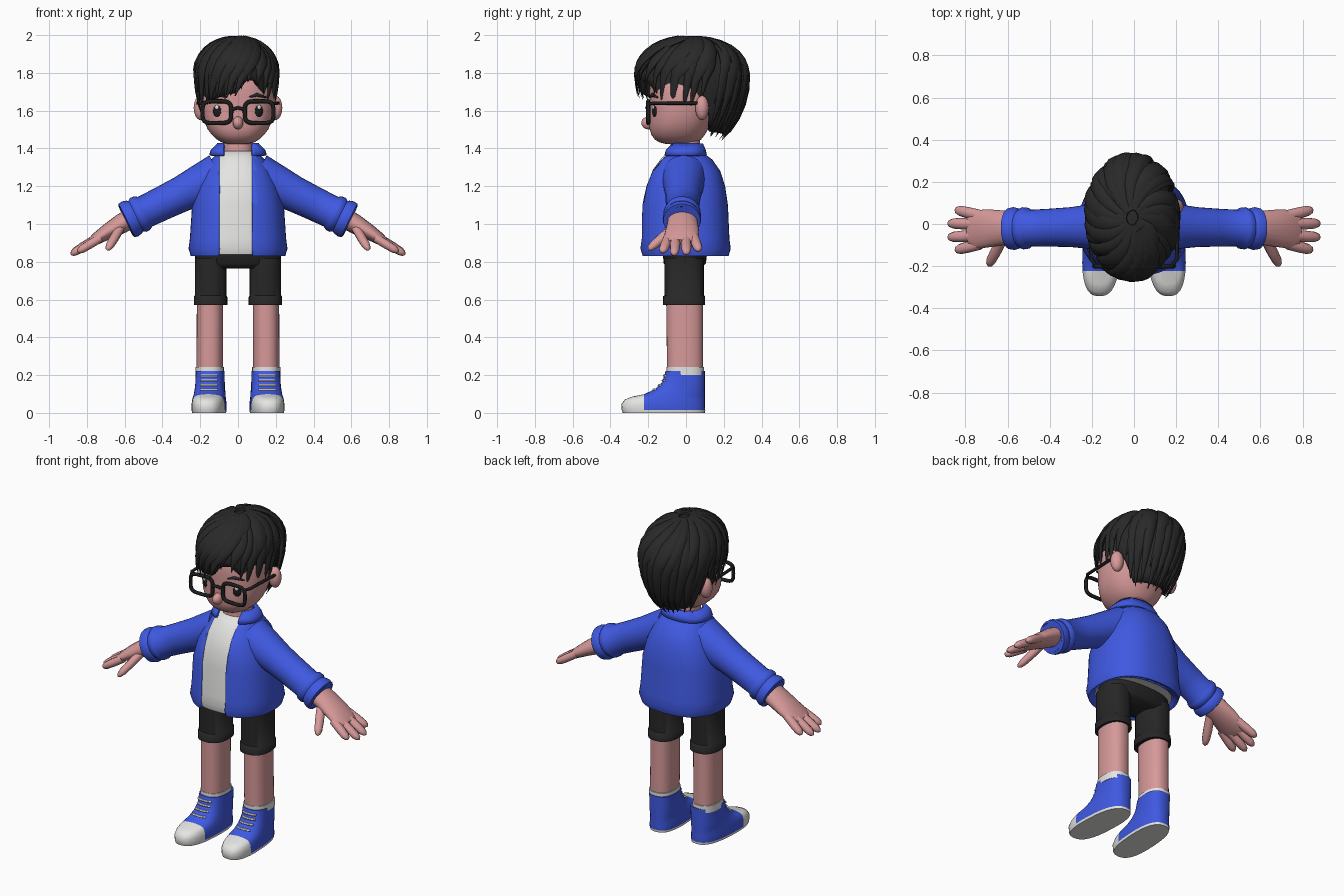
import bpy, bmesh, math, random
from mathutils import Vector, Matrix

random.seed(4)
cube = bpy.data.objects.get("Cube")
if cube:
    bpy.data.objects.remove(cube, do_unlink=True)


def material(name, r, g, b):
    m = bpy.data.materials.new(name)
    m.use_nodes = True
    m.diffuse_color = (r, g, b, 1)
    shader = m.node_tree.nodes["Principled BSDF"]
    shader.inputs["Base Color"].default_value = (r, g, b, 1)
    shader.inputs["Roughness"].default_value = 0.8
    return m


blue = material("blue cloth", 0.05, 0.1, 0.76)
skin = material("skin", 0.68, 0.32, 0.32)
white = material("white", 0.78, 0.78, 0.77)
black_cloth = material("black cloth", 0.02, 0.02, 0.02)
hair_mat = material("hair black", 0.022, 0.022, 0.022)
frame_mat = material("frame black", 0.012, 0.012, 0.012)
parts = []


def add(name, bm, *mats, mirror=False, smooth=0, shell=0, shell_side=-1):
    bmesh.ops.recalc_face_normals(bm, faces=bm.faces)
    mesh = bpy.data.meshes.new(name)
    bm.to_mesh(mesh)
    bm.free()
    ob = bpy.data.objects.new(name, mesh)
    bpy.context.collection.objects.link(ob)
    for m in mats:
        mesh.materials.append(m)
    if smooth:
        sub = ob.modifiers.new("round", 'SUBSURF')
        sub.levels = sub.render_levels = smooth
    if shell:
        sol = ob.modifiers.new("thickness", 'SOLIDIFY')
        sol.thickness, sol.offset = shell, shell_side
    if mirror:
        ob.modifiers.new("other side", 'MIRROR')
    parts.append(ob)
    return ob


def loft(rings, caps=True, cyclic=False):
    bm = bmesh.new()
    rows = [[bm.verts.new(p) for p in ring] for ring in rings]
    for a, b in zip(rows, rows[1:] + (rows[:1] if cyclic else [])):
        for i in range(len(a)):
            j = (i + 1) % len(a)
            bm.faces.new((a[i], a[j], b[j], b[i]))
    if caps and not cyclic:
        bm.faces.new(rows[0])
        bm.faces.new(rows[-1])
    return bm


def squircle(k, n, power):
    c, s = math.cos(math.tau * k / n), math.sin(math.tau * k / n)
    return (math.copysign(abs(c) ** (2 / power), c), math.copysign(abs(s) ** (2 / power), s))


def oval(z, half, front, back, cx=0, n=32, power=2.4):
    mid, ry = (front + back) / 2, (back - front) / 2
    return [Vector((cx + half * c, mid + ry * s, z))
            for c, s in (squircle(k, n, power) for k in range(n))]


def sweep(points, radii, normals, n=10, cyclic=False):
    points = [Vector(p) for p in points]
    rings, last = [], len(points) - 1
    for i, p in enumerate(points):
        before = points[i - 1] if i or cyclic else p
        after = points[(i + 1) % len(points)] if i < last or cyclic else p
        t = (after - before).normalized()
        up = normals[i] if isinstance(normals, list) else Vector(normals)
        u = t.cross(up).normalized()
        v = u.cross(t)
        ru, rv = radii[i] if isinstance(radii, list) else (radii, radii)
        rings.append([p + u * ru * math.cos(math.tau * k / n) + v * rv * math.sin(math.tau * k / n)
                      for k in range(n)])
    return loft(rings, cyclic=cyclic)


def ball(name, centre, size, mat, turn=0, mirror=False):
    bm = bmesh.new()
    bmesh.ops.create_uvsphere(bm, u_segments=20, v_segments=12, radius=1)
    m = Matrix.Translation(centre) @ Matrix.Rotation(turn, 4, 'Z') @ Matrix.Diagonal((*size, 1))
    bmesh.ops.transform(bm, matrix=m, verts=bm.verts)
    return add(name, bm, mat, mirror=mirror)


def slice_at(bm, co, normal):
    bmesh.ops.bisect_plane(bm, geom=bm.verts[:] + bm.edges[:] + bm.faces[:], plane_co=co, plane_no=normal)


def open_front(bm, left, right):
    for x in (left, right):
        slice_at(bm, (x, 0, 0), (1, 0, 0))
    gap = [f for f in bm.faces if left < f.calc_center_median().x < right and f.calc_center_median().y < 0]
    bmesh.ops.delete(bm, geom=gap, context='FACES')


# Jacket, shirt and collar
torso = [(0.845, 0.22, -0.19, 0.18), (0.83, 0.25, -0.235, 0.225), (0.87, 0.262, -0.247, 0.237),
         (0.92, 0.255, -0.24, 0.23), (1.1, 0.243, -0.237, 0.222), (1.2, 0.218, -0.217, 0.207),
         (1.28, 0.182, -0.187, 0.182), (1.34, 0.142, -0.142, 0.14), (1.378, 0.105, -0.105, 0.09)]
bm = loft([oval(*row, n=48) for row in torso], caps=False)
open_front(bm, -0.1, 0.076)
add("jacket", bm, blue, shell=0.02)
inset = 0.012
add("shirt", loft([oval(z + 0.008, h - inset, f + inset, b - inset, n=48) for z, h, f, b in torso]), white)
bm = loft([oval(1.362, 0.142, -0.115, 0.1), oval(1.385, 0.135, -0.11, 0.095), oval(1.422, 0.1, -0.085, 0.08)],
          caps=False)
open_front(bm, -0.075, 0.075)
add("collar", bm, blue, shell=0.022, shell_side=0)

# Sleeves with a double rolled cuff
arm_up = Vector((0.475, 0, 0.88))
start, end = Vector((0.1, -0.01, 1.255)), Vector((0.59, -0.022, 1.018))
steps = [(0, 0.12), (0.2, 0.108), (0.4, 0.095), (0.6, 0.09), (0.8, 0.087), (0.83, 0.098), (0.87, 0.1),
         (0.9, 0.09), (0.92, 0.096), (0.96, 0.102), (1, 0.098), (1.01, 0.085), (0.98, 0.07)]
add("sleeves", sweep([start.lerp(end, t) for t, r in steps], [(r, r) for t, r in steps], arm_up, 28),
    blue, mirror=True)

# Hands
palm = [(0.55, -0.02, 1.04), (0.62, -0.018, 1.0), (0.69, -0.02, 0.96), (0.75, -0.027, 0.922), (0.785, -0.03, 0.9)]
add("palms", sweep(palm, [(0.075, 0.055), (0.082, 0.052), (0.09, 0.042), (0.092, 0.032), (0.08, 0.02)],
                   arm_up, 20), skin, mirror=True)
fingers = {"little_fingers": ((0.73, 0.04, 0.935), (0.85, 0.068, 0.86)),
           "ring_fingers": ((0.75, 0.0, 0.925), (0.885, 0.003, 0.842)),
           "middle_fingers": ((0.75, -0.055, 0.92), (0.885, -0.063, 0.838)),
           "index_fingers": ((0.73, -0.095, 0.925), (0.85, -0.125, 0.852)),
           "thumbs": ((0.62, -0.06, 0.985), (0.692, -0.2, 0.863))}
tip_shape = [(0, 1), (0.5, 1), (0.8, 0.9), (0.94, 0.6), (1, 0.12)]
for name, (base, tip) in fingers.items():
    path = [Vector(base).lerp(Vector(tip), t) for t, r in tip_shape]
    add(name, sweep(path, [(0.027 * r, 0.024 * r) for t, r in tip_shape], arm_up), skin, mirror=True)

# Shorts and legs
add("shorts_seat", loft([oval(0.765, 0.2, -0.09, 0.08), oval(0.79, 0.228, -0.118, 0.105),
                         oval(0.87, 0.228, -0.125, 0.115)]), black_cloth)
add("shorts_legs", loft([oval(z, h, -0.015 - h * 1.2, -0.005 + h * 1.2, 0.145) for z, h in
                         ((0.57, 0.08), (0.57, 0.089), (0.618, 0.088), (0.622, 0.083), (0.82, 0.083))]),
    black_cloth, mirror=True)
add("legs", loft([oval(0.2, 0.07, -0.1, 0.09, 0.15), oval(0.6, 0.07, -0.105, 0.09, 0.148)]), skin, mirror=True)
add("socks", loft([oval(0.2, 0.075, -0.103, 0.096, 0.15), oval(0.243, 0.075, -0.103, 0.096, 0.15)]),
    white, mirror=True)

# Shoes: white toe cap and sole picked by position
shoe = [(0, 0.088, -0.335, 0.1), (0.014, 0.091, -0.34, 0.102), (0.045, 0.091, -0.343, 0.1),
        (0.07, 0.088, -0.325, 0.1), (0.086, 0.085, -0.285, 0.1), (0.098, 0.083, -0.225, 0.1),
        (0.125, 0.08, -0.165, 0.1), (0.165, 0.077, -0.125, 0.1), (0.222, 0.076, -0.108, 0.1)]
rings = [oval(*row, cx=0.147, power=2.6) for row in shoe]
for ring in rings:
    for p in ring:
        p.x -= 0.05 * p.y
bm = loft(rings)
slice_at(bm, (0, -0.222, 0), (0, 1, 0))
for f in bm.faces:
    c = f.calc_center_median()
    f.material_index = int(c.y < -0.222 or c.z < 0.01)
add("shoes", bm, blue, white, mirror=True)
for z, y in ((0.122, -0.178), (0.146, -0.15), (0.172, -0.13), (0.197, -0.122)):
    path = [(0.155 + dx, y + abs(dx) * 0.35, z) for dx in (-0.045, -0.02, 0.02, 0.045)]
    add("laces", sweep(path, 0.007, (0, 0, 1), 6), white, mirror=True)

# Head, neck and face
add("neck", loft([oval(1.35, 0.082, -0.085, 0.075), oval(1.47, 0.075, -0.08, 0.075)]), skin)
head = [(1.42, 0.06, -0.11, 0.04), (1.44, 0.11, -0.17, 0.08), (1.5, 0.168, -0.2, 0.12),
        (1.58, 0.192, -0.193, 0.15), (1.66, 0.2, -0.193, 0.18), (1.75, 0.195, -0.2, 0.2),
        (1.85, 0.15, -0.15, 0.18), (1.92, 0.06, -0.05, 0.1)]
add("head", loft([oval(*row, power=2.3) for row in head]), skin, smooth=1)
ball("nose", (0, -0.197, 1.535), (0.028, 0.04, 0.034), skin)
ball("ears", (0.197, 0.085, 1.615), (0.038, 0.036, 0.065), skin, -0.2, mirror=True)
ball("eyes", (0.108, -0.164, 1.598), (0.026, 0.012, 0.036), frame_mat, 0.45, mirror=True)
ball("eye_highlights", (0.112, -0.174, 1.618), (0.011, 0.006, 0.012), white, 0.45, mirror=True)
add("eyebrows", sweep([(0.06, -0.19, 1.672), (0.1, -0.178, 1.684), (0.15, -0.15, 1.67)],
                      [(0.004, 0.004), (0.01, 0.01), (0.004, 0.004)], (0, 0, 1)), hair_mat, mirror=True)

# Glasses
rim = [(0.112 + 0.076 * c, -0.2, 1.592 + 0.058 * s) for c, s in (squircle(k, 32, 4) for k in range(32))]
add("glasses_rims", sweep(rim, 0.011, (0, 1, 0), 8, cyclic=True), frame_mat, mirror=True)
add("glasses_bridge", sweep([(-0.04, -0.2, 1.605), (0, -0.207, 1.615), (0.04, -0.2, 1.605)], 0.009, (0, 0, 1), 8),
    frame_mat)
add("glasses_temples", sweep([(0.18, -0.2, 1.635), (0.202, -0.17, 1.64), (0.212, 0.06, 1.64)], 0.009, (0, 0, 1), 8),
    frame_mat, mirror=True)

# Hair: hem height by direction in degrees (0 is the left side, 90 the back)
hem_points = [(0, 1.61), (10, 1.66), (18, 1.64), (30, 1.48), (90, 1.46), (150, 1.48), (162, 1.64), (170, 1.66),
              (180, 1.6), (205, 1.61), (225, 1.65), (250, 1.68), (270, 1.69), (286, 1.76), (300, 1.76),
              (320, 1.67), (340, 1.6), (360, 1.61)]


def hem(deg):
    deg %= 360
    for (a, za), (b, zb) in zip(hem_points, hem_points[1:]):
        if a <= deg <= b:
            return za + (zb - za) * (deg - a) / (b - a)


def drop(z):
    return math.acos(max(-1, min(1, (z - 1.78) / (0.205 if z > 1.78 else 0.4))))


def hair_point(deg, phi, out=0):
    a = math.radians(deg)
    depth = 0.295 if math.sin(a) > 0 else 0.285
    tall = 0.205 if math.cos(phi) > 0 else 0.4
    return Vector((-0.008 + (0.215 + out) * math.sin(phi) * math.cos(a),
                   0.03 + (depth + out) * math.sin(phi) * math.sin(a), 1.78 + (tall + out) * math.cos(phi)))


rings = [[hair_point(d, 0.04 + (drop(hem(d)) - 0.04) * i / 14, -0.012) for d in range(0, 360, 5)]
         for i in range(15)]
bm = loft(rings, caps=False)
bm.faces.new([v for v in bm.verts if (v.co - Vector(hair_point(0, 0, -0.012))).length < 0.02])
add("hair_cap", bm, hair_mat, shell=0.025)


def lock(name, start_deg, end_deg, phi_a, phi_b, width, out):
    path, radii, normals = [], [], []
    for i in range(11):
        t = i / 10
        p = hair_point(start_deg + (end_deg - start_deg) * t, phi_a + (phi_b - phi_a) * t, out)
        fat = max(0.06, min(1, 0.45 + 1.6 * t) * min(1, 2.4 * (1 - t)) ** 0.8)
        path.append(p)
        radii.append((width * fat, 0.016 * fat))
        normals.append((p - Vector((0, 0.03, 1.72))).normalized())
    add(name, sweep(path, radii, normals, 8), hair_mat)


for i in range(30):
    deg = i * 12 + random.uniform(-3, 3)
    lock("hair_lower_lock", deg + 22, deg, 0.5, drop(hem(deg) - random.uniform(0, 0.025)),
         random.uniform(0.028, 0.038), 0)
for i in range(18):
    deg = i * 20 + random.uniform(-5, 5)
    lock("hair_upper_lock", deg + 45, deg, 0.12, drop(hem(deg) + random.uniform(0.06, 0.14)),
         random.uniform(0.035, 0.048), 0.006)
for deg, z in ((243, 1.67), (256, 1.67), (268, 1.68), (228, 1.64)):
    lock("fringe_lock", deg + 55, deg, 0.25, drop(z), 0.042, 0.012)

# Smooth shading with crisp corners
for ob in parts:
    ob.select_set(True)
bpy.context.view_layer.objects.active = parts[0]
bpy.ops.object.shade_smooth_by_angle(angle=math.radians(55))
